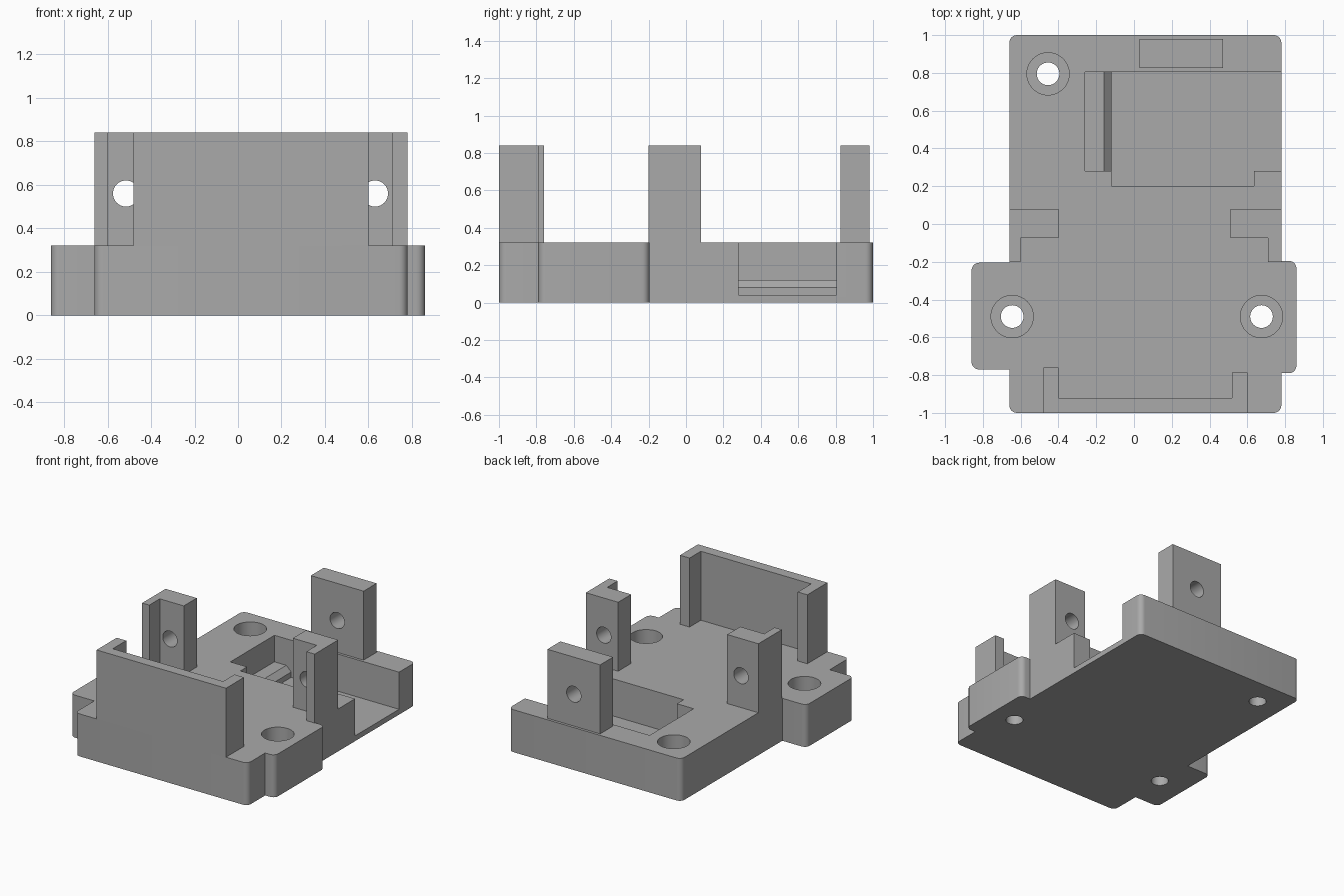
import bpy, bmesh, math
from mathutils import Vector

old = bpy.data.objects.get("Cube")
if old:
    bpy.data.objects.remove(old, do_unlink=True)

grey = bpy.data.materials.new("plain grey")
grey.use_nodes = True
grey.diffuse_color = (0.4, 0.4, 0.4, 1)
grey.node_tree.nodes["Principled BSDF"].inputs["Base Color"].default_value = grey.diffuse_color

BASE_TOP, TOP, PIN_Z = 0.32, 0.84, 0.56


def prism(name, outline, low, high, along="z", rounded=(), radius=0.04):
    """Extrude an outline along z or y; round the corners listed by index."""
    bm = bmesh.new()
    place = (lambda a, b: (a, b, low)) if along == "z" else (lambda a, b: (a, low, b))
    verts = [bm.verts.new(place(a, b)) for a, b in outline]
    face = bm.faces.new(verts)
    if rounded:
        bmesh.ops.bevel(bm, geom=[verts[i] for i in rounded], offset=radius,
                        segments=6, profile=0.5, affect="VERTICES")
    move = Vector((0, 0, high - low)) if along == "z" else Vector((0, high - low, 0))
    grown = bmesh.ops.extrude_face_region(bm, geom=bm.faces[:])
    bmesh.ops.translate(bm, vec=move, verts=[v for v in grown["geom"] if isinstance(v, bmesh.types.BMVert)])
    bmesh.ops.recalc_face_normals(bm, faces=bm.faces[:])
    mesh = bpy.data.meshes.new(name)
    bm.to_mesh(mesh)
    bm.free()
    mesh.materials.append(grey)
    obj = bpy.data.objects.new(name, mesh)
    bpy.context.collection.objects.link(obj)
    return obj


def circle(a, b, r, sides=40):
    return [(a + r * math.cos(math.tau * i / sides), b + r * math.sin(math.tau * i / sides))
            for i in range(sides)]


def cut(obj, cutter):
    """Subtract the cutter, then discard it."""
    cutter.hide_render = True
    mod = obj.modifiers.new("cut", "BOOLEAN")
    mod.operation, mod.solver, mod.object = "DIFFERENCE", "EXACT", cutter
    graph = bpy.context.evaluated_depsgraph_get()
    result = bpy.data.meshes.new_from_object(obj.evaluated_get(graph))
    obj.modifiers.clear()
    obj.data = result
    bpy.data.objects.remove(cutter, do_unlink=True)


def smooth(obj):
    bpy.ops.object.select_all(action="DESELECT")
    obj.select_set(True)
    bpy.context.view_layer.objects.active = obj
    bpy.ops.object.shade_smooth_by_angle(angle=math.radians(30))


# Base plate with two mounting ears
base = prism("base_plate", [
    (-0.66, -1), (0.78, -1), (0.78, -0.79), (0.86, -0.79), (0.86, -0.195), (0.78, -0.195),
    (0.78, 1), (-0.66, 1), (-0.66, -0.205), (-0.86, -0.205), (-0.86, -0.77), (-0.66, -0.77)],
    0, BASE_TOP, rounded=(0, 1, 3, 4, 6, 7, 9, 10))

# Pocket open on the left side
cut(base, prism("pocket_cutter", [
    (-0.12, 0.2), (0.635, 0.2), (0.635, 0.28), (0.9, 0.28), (0.9, 0.805),
    (-0.26, 0.805), (-0.26, 0.28), (-0.12, 0.28)], 0.04, 0.5))

# Counterbored screw holes
for x, y in ((-0.455, 0.795), (-0.645, -0.49), (0.675, -0.49)):
    cut(base, prism("screw_cutter", circle(x, y, 0.06), -0.1, 0.5))
    cut(base, prism("counterbore_cutter", circle(x, y, 0.112), 0.12, 0.5))
smooth(base)

# Chamfered ledge inside the pocket
prism("pocket_ledge", [(-0.26, 0.04), (-0.12, 0.04), (-0.12, 0.08), (-0.16, 0.12), (-0.26, 0.12)],
      0.28, 0.805, along="y")

# Front wall with short returns at its ends
prism("front_wall", [
    (-0.48, -1), (0.6, -1), (0.6, -0.785), (0.52, -0.785), (0.52, -0.92),
    (-0.4, -0.92), (-0.4, -0.76), (-0.48, -0.76)], BASE_TOP, TOP)


# L-shaped side posts and the back tab, each with a pin hole
def side_post(name, outer, rib, inner):
    return prism(name, [(outer, -0.2), (rib, -0.2), (rib, -0.075), (inner, -0.075),
                        (inner, 0.08), (outer, 0.08)], BASE_TOP, TOP)


right_post = side_post("right_post", -0.66, -0.6, -0.4)
left_post = side_post("left_post", 0.78, 0.71, 0.51)
back_tab = prism("back_tab", [(0.03, 0.825), (0.47, 0.825), (0.47, 0.98), (0.03, 0.98)], BASE_TOP, TOP)
for post, x in ((right_post, -0.515), (left_post, 0.63), (back_tab, 0.25)):
    cut(post, prism("pin_cutter", circle(x, PIN_Z, 0.06), -0.5, 1.2, along="y"))
    smooth(post)
